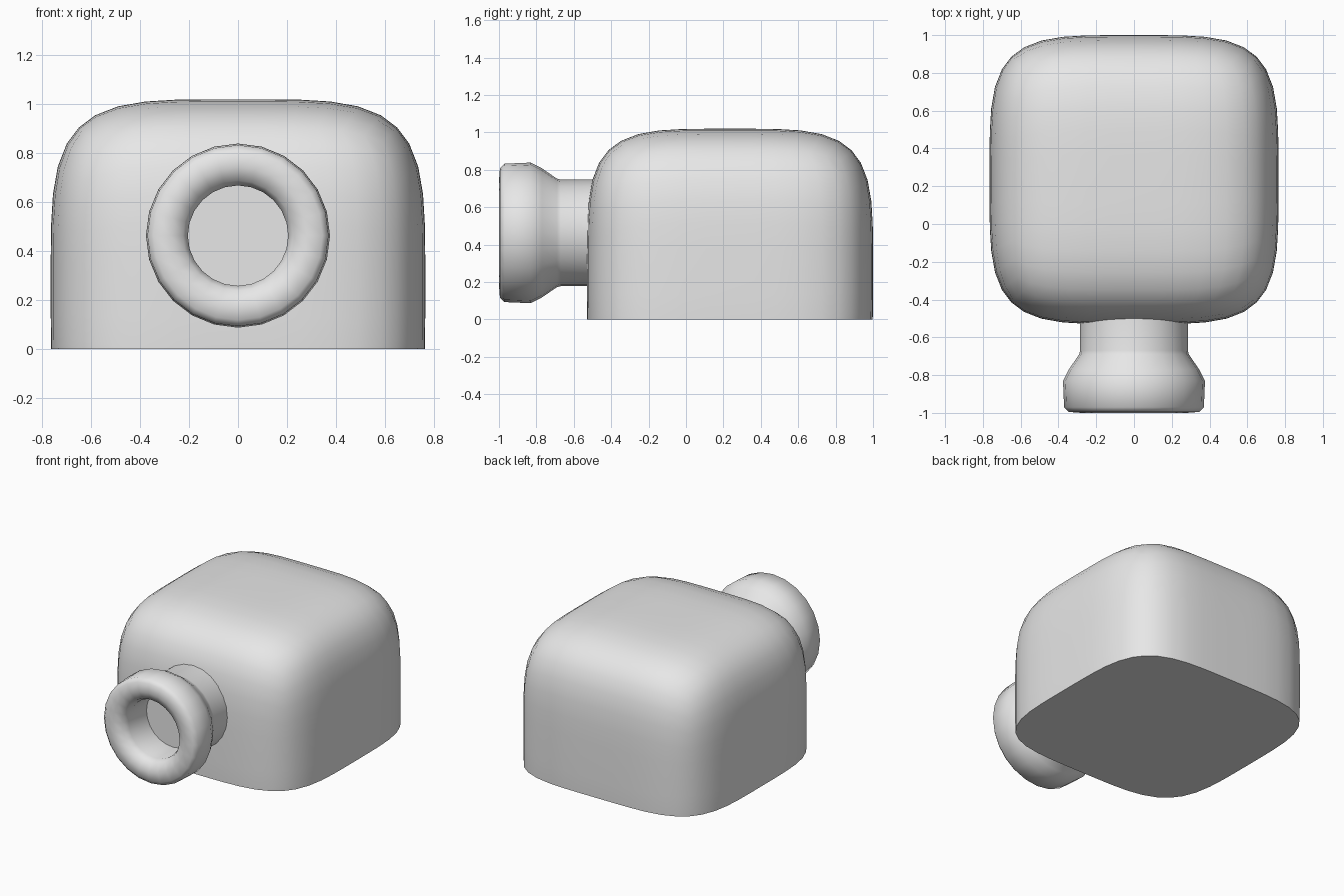
import bpy
import bmesh
import math
from mathutils import Vector, Matrix

cube = bpy.data.objects.get("Cube")
if cube:
    bpy.data.objects.remove(cube, do_unlink=True)

GREY = (0.8, 0.8, 0.8, 1)
mat = bpy.data.materials.new("light grey")
mat.use_nodes = True
mat.diffuse_color = GREY
mat.node_tree.nodes["Principled BSDF"].inputs["Base Color"].default_value = GREY


def finish(bm, name, angle):
    """Turn a bmesh into a smooth, grey object."""
    bmesh.ops.recalc_face_normals(bm, faces=bm.faces)
    mesh = bpy.data.meshes.new(name)
    bm.to_mesh(mesh)
    bm.free()
    mesh.materials.append(mat)
    obj = bpy.data.objects.new(name, mesh)
    bpy.context.collection.objects.link(obj)
    bpy.ops.object.select_all(action='DESELECT')
    obj.select_set(True)
    bpy.context.view_layer.objects.active = obj
    bpy.ops.object.shade_smooth_by_angle(angle=math.radians(angle))
    return obj


# Body: pillow-shaped cube, sliced flat at the ground
HALF, POWER = 0.765, 4.25
CENTRE = Vector((0, 0.235, 0.255))
bm = bmesh.new()
bmesh.ops.create_cube(bm, size=2)
bmesh.ops.subdivide_edges(bm, edges=bm.edges, cuts=11, use_grid_fill=True)
for v in bm.verts:
    norm = sum(abs(c) ** POWER for c in v.co) ** (1 / POWER)
    v.co = v.co * (HALF / norm) + CENTRE
cut = bmesh.ops.bisect_plane(bm, geom=bm.verts[:] + bm.edges[:] + bm.faces[:],
                             plane_co=(0, 0, 0), plane_no=(0, 0, 1), clear_inner=True)
rim = [e for e in cut["geom_cut"] if isinstance(e, bmesh.types.BMEdge)]
bmesh.ops.edgeloop_fill(bm, edges=rim)
finish(bm, "body", 50)

# Nozzle: lathed profile of (radius, y), from the recessed disc to the neck
PROFILE = [(0, -0.73), (0.205, -0.73), (0.205, -0.93), (0.225, -0.975), (0.28, -1),
           (0.345, -0.995), (0.37, -0.97), (0.376, -0.83), (0.345, -0.77),
           (0.29, -0.69), (0.285, -0.67), (0.285, -0.4)]
bm = bmesh.new()
verts = [bm.verts.new((r, y, 0)) for r, y in PROFILE]
edges = [bm.edges.new(pair) for pair in zip(verts, verts[1:])]
bmesh.ops.spin(bm, geom=verts + edges, cent=(0, 0, 0), axis=(0, 1, 0),
               angle=math.tau, steps=24, use_duplicate=False)
bmesh.ops.remove_doubles(bm, verts=bm.verts, dist=0.0005)
bmesh.ops.transform(bm, matrix=Matrix.Translation((0, 0, 0.463)), verts=bm.verts)
finish(bm, "nozzle", 60)
